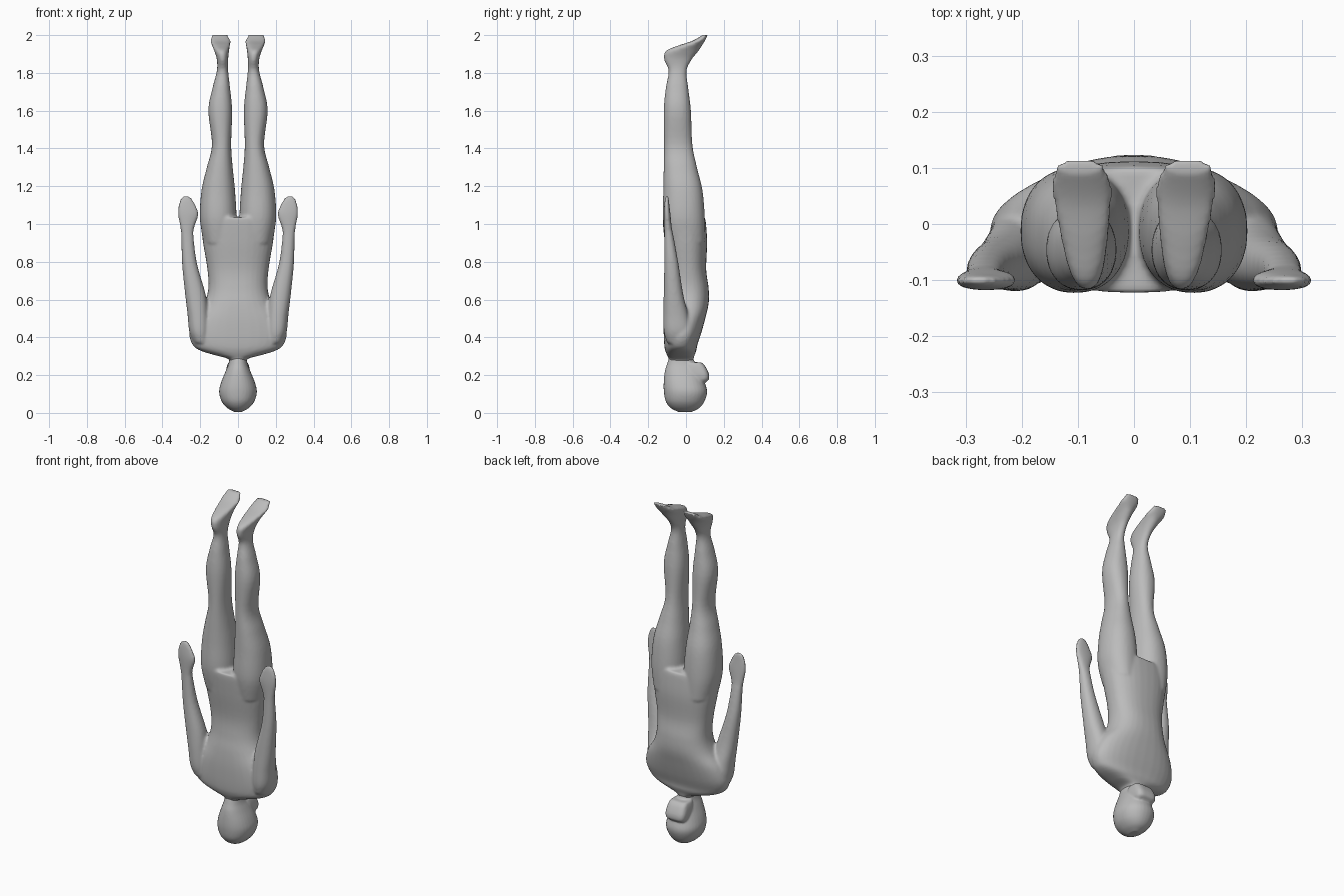
import bpy, bmesh
from math import cos, sin, pi, copysign

cube = bpy.data.objects.get("Cube")
if cube:
    bpy.data.objects.remove(cube)

GREY = (0.5, 0.5, 0.5, 1)
skin = bpy.data.materials.new("plain grey")
skin.use_nodes = True
skin.diffuse_color = GREY
skin.node_tree.nodes["Principled BSDF"].inputs["Base Color"].default_value = GREY


def spline(rows, steps=5):
    """Smoothly interpolate the rows of a section list."""
    out = []
    for i in range(len(rows) - 1):
        quad = [rows[max(i - 1, 0)], rows[i], rows[i + 1], rows[min(i + 2, len(rows) - 1)]]
        for s in range(steps):
            t = s / steps
            out.append([b + t / 2 * (c - a + t * (2*a - 5*b + 4*c - d + t * (3*(b - c) + d - a)))
                        for a, b, c, d in zip(*quad)])
    return out + [rows[-1]]


def loft(bm, rows, side=1, power=2.2, count=32):
    """Skin level rounded sections given as z, x min, x max, y min, y max."""
    rings = []
    for z, xa, xb, ya, yb in spline(rows):
        ring = []
        for k in range(count):
            c, s = cos(2 * pi * k / count), sin(2 * pi * k / count)
            c, s = (copysign(abs(v) ** (2 / power), v) for v in (c, s))
            ring.append(bm.verts.new((side * ((xa + xb) / 2 + c * (xb - xa) / 2),
                                      (ya + yb) / 2 + s * (yb - ya) / 2, z)))
        rings.append(ring)
    for low, high in zip(rings, rings[1:]):
        for k in range(count):
            n = (k + 1) % count
            bm.faces.new((low[k], low[n], high[n], high[k]))
    bm.faces.new(rings[0])
    bm.faces.new(rings[-1])


def centred(rows):
    return [(z, -w, w, ya, yb) for z, w, ya, yb in rows]


def finish(name, bm, voxel, smooth):
    bmesh.ops.recalc_face_normals(bm, faces=bm.faces)
    mesh = bpy.data.meshes.new(name)
    bm.to_mesh(mesh)
    bm.free()
    mesh.materials.append(skin)
    ob = bpy.data.objects.new(name, mesh)
    bpy.context.collection.objects.link(ob)
    mesh.shade_smooth()
    fuse = ob.modifiers.new("fuse", 'REMESH')
    fuse.mode = 'VOXEL'
    fuse.voxel_size = voxel
    fuse.use_smooth_shade = True
    relax = ob.modifiers.new("relax", 'SMOOTH')
    relax.factor = 0.5
    relax.iterations = smooth


# Section tables: z, half width, y min, y max
torso = centred([
    (.25, .042, -.085, .03), (.285, .05, -.09, .04), (.305, .12, -.1, .045),
    (.33, .2, -.11, .055), (.36, .24, -.115, .06), (.42, .258, -.118, .08),
    (.5, .235, -.118, .102), (.58, .18, -.112, .12), (.66, .157, -.1, .12),
    (.76, .162, -.095, .107), (.9, .185, -.112, .112), (1, .198, -.122, .106),
    (1.035, .198, -.122, .1)])
head = centred([
    (.005, .02, -.04, .03), (.025, .056, -.08, .07), (.06, .086, -.107, .097),
    (.11, .1, -.117, .112), (.16, .09, -.118, .1), (.22, .066, -.112, .08),
    (.26, .05, -.1, .05), (.3, .044, -.088, .035)])
face = centred([
    (.165, .055, 0, .108), (.18, .062, 0, .122), (.21, .064, 0, .12),
    (.25, .058, 0, .1), (.268, .05, 0, .08)])

# Limb tables: z, x min, x max, y min, y max
leg = [(.9, .02, .18, -.1, .1), (1.03, .008, .202, -.122, .1), (1.18, .016, .193, -.12, .087),
       (1.3, .028, .165, -.118, .058), (1.42, .036, .138, -.116, .034),
       (1.6, .031, .157, -.118, .026), (1.72, .042, .135, -.107, .012),
       (1.81, .052, .112, -.092, .003), (1.87, .052, .112, -.116, .03),
       (1.915, .048, .125, -.108, .066), (1.945, .042, .138, -.04, .085),
       (1.97, .04, .146, .035, .1), (2.002, .055, .138, .09, .116)]
arm = [(.37, .15, .235, -.1, .02), (.43, .15, .258, -.117, .03), (.52, .155, .267, -.12, .012),
       (.63, .172, .28, -.118, -.015), (.79, .217, .296, -.115, -.04),
       (.93, .235, .3, -.115, -.065), (.98, .232, .305, -.116, -.075),
       (1.05, .209, .318, -.118, -.082), (1.1, .225, .315, -.115, -.088),
       (1.135, .245, .303, -.11, -.092), (1.15, .265, .287, -.106, -.096)]

# Body: torso, legs and arms fused into one skin
bm = bmesh.new()
loft(bm, torso, power=2.4)
for side in (1, -1):
    loft(bm, leg, side)
    loft(bm, arm, side)
finish("body", bm, .008, 4)

# Head with its raised face and jaw
bm = bmesh.new()
loft(bm, head)
loft(bm, face, power=4)
finish("head", bm, .006, 3)
